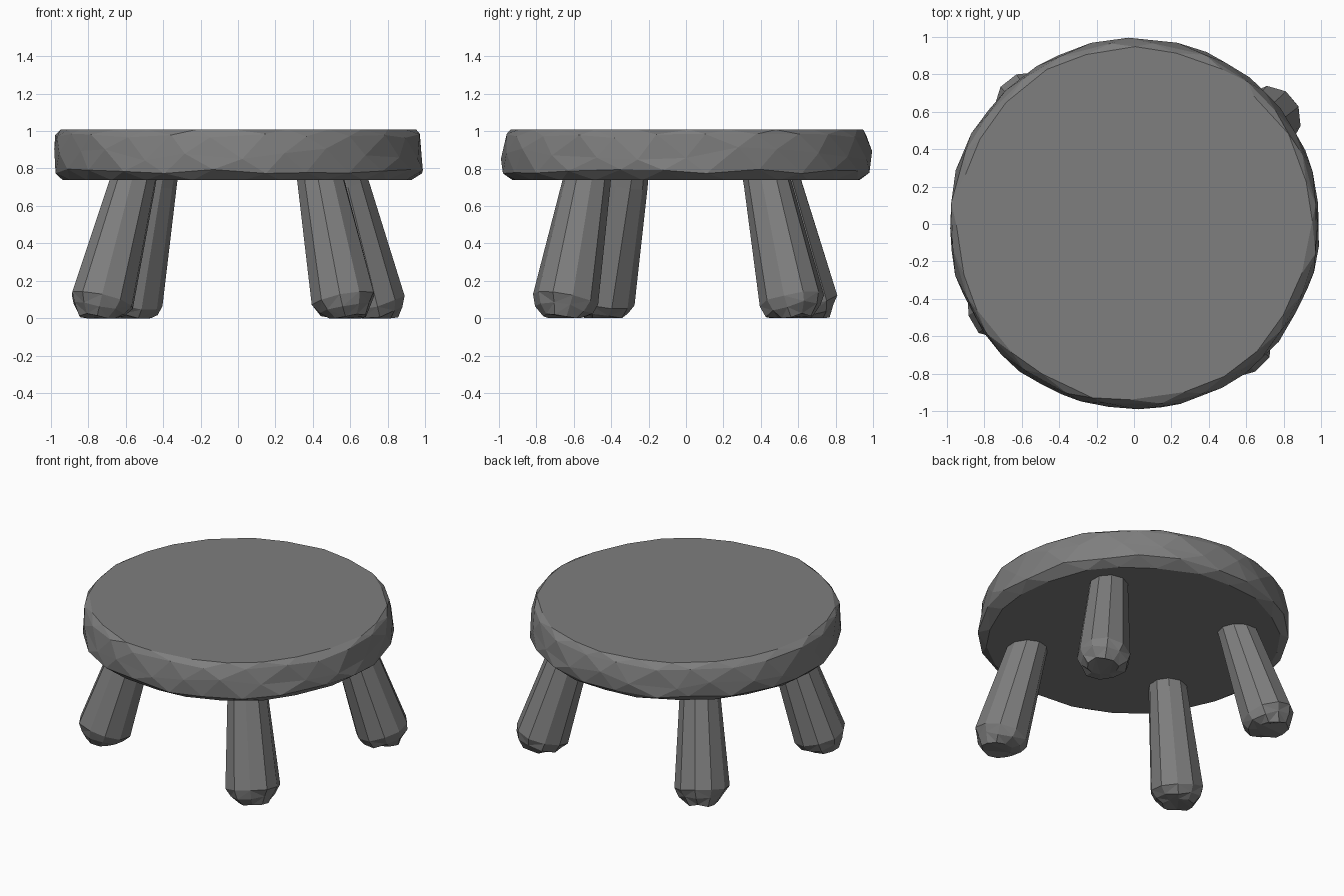
import bpy, bmesh, math, random
from mathutils import Vector

random.seed(4)
cube = bpy.data.objects.get("Cube")
if cube:
    bpy.data.objects.remove(cube)

stone = bpy.data.materials.new("grey stone")
stone.use_nodes = True
colour = (0.21, 0.21, 0.21, 1)
stone.diffuse_color = colour
stone.node_tree.nodes["Principled BSDF"].inputs["Base Color"].default_value = colour


def finish(name, bm):
    """Turn the bmesh into a flat shaded object."""
    bmesh.ops.recalc_face_normals(bm, faces=bm.faces)
    mesh = bpy.data.meshes.new(name)
    bm.to_mesh(mesh)
    bm.free()
    mesh.materials.append(stone)
    obj = bpy.data.objects.new(name, mesh)
    bpy.context.collection.objects.link(obj)
    return obj


def bridge(bm, rings, stagger):
    """Join rings with triangles (staggered) or quads, and cap the ends."""
    n = len(rings[0])
    for k, (a, b) in enumerate(zip(rings, rings[1:])):
        for i in range(n):
            j = (i + 1) % n
            if not stagger:
                bm.faces.new((a[i], a[j], b[j], b[i]))
            elif k % 2 == 0:
                bm.faces.new((a[i], a[j], b[i]))
                bm.faces.new((a[j], b[j], b[i]))
            else:
                bm.faces.new((a[i], b[j], b[i]))
                bm.faces.new((a[i], a[j], b[j]))
    bm.faces.new(rings[0])
    bm.faces.new(rings[-1])


# Seat: a thick disc with a roughly chipped rim
def make_seat(sides=24):
    bm = bmesh.new()
    rings = []
    # radius, height, radius jitter, height jitter
    profile = [(0.935, 0.738, 0.012, 0), (0.99, 0.785, 0.008, 0.012),
               (0.988, 0.88, 0.008, 0.04), (0.975, 0.975, 0.008, 0.012),
               (0.945, 1.008, 0.012, 0)]
    for k, (r, z, dr, dz) in enumerate(profile):
        ring = []
        for i in range(sides):
            a = 2 * math.pi * (i + 0.5 * (k % 2) + random.uniform(-0.12, 0.12)) / sides
            rr = r + random.uniform(-dr, dr)
            ring.append(bm.verts.new((rr * math.cos(a), rr * math.sin(a),
                                      z + random.uniform(-dz, dz))))
        rings.append(ring)
    bridge(bm, rings, True)
    finish("seat", bm)


# Legs: splayed tapered posts with rounded feet
def make_leg(name, top, foot, sides=10):
    bm = bmesh.new()
    foot = Vector((*foot, 0))
    top = Vector((*top, 0.74))
    axis = (top - foot).normalized()
    turn = axis.to_track_quat('Z', 'Y')
    rings = []
    # radius, distance along the leg, jitter
    for r, d, jitter in [(0.10, -0.01, 0.008), (0.15, 0.045, 0.01),
                         (0.174, 0.10, 0.006), (0.127, 0.76, 0.003),
                         (0.122, 0.84, 0)]:
        ring = []
        for i in range(sides):
            a = 2 * math.pi * i / sides
            rr = r + random.uniform(-jitter, jitter)
            p = foot + axis * (d + random.uniform(-jitter, jitter))
            p += turn @ Vector((rr * math.cos(a), rr * math.sin(a), 0))
            p.z = max(p.z, 0)
            ring.append(bm.verts.new(p))
        rings.append(ring)
    bridge(bm, rings, False)
    bmesh.ops.triangulate(bm, faces=[f for f in bm.faces if f.calc_center_median().z < 0.12])
    finish(name, bm)


make_seat()
make_leg("front_left_leg", (0.44, -0.53), (0.585, -0.66))
make_leg("front_right_leg", (-0.56, -0.33), (-0.75, -0.46))
make_leg("back_left_leg", (0.57, 0.43), (0.75, 0.585))
make_leg("back_right_leg", (-0.45, 0.49), (-0.59, 0.665))
